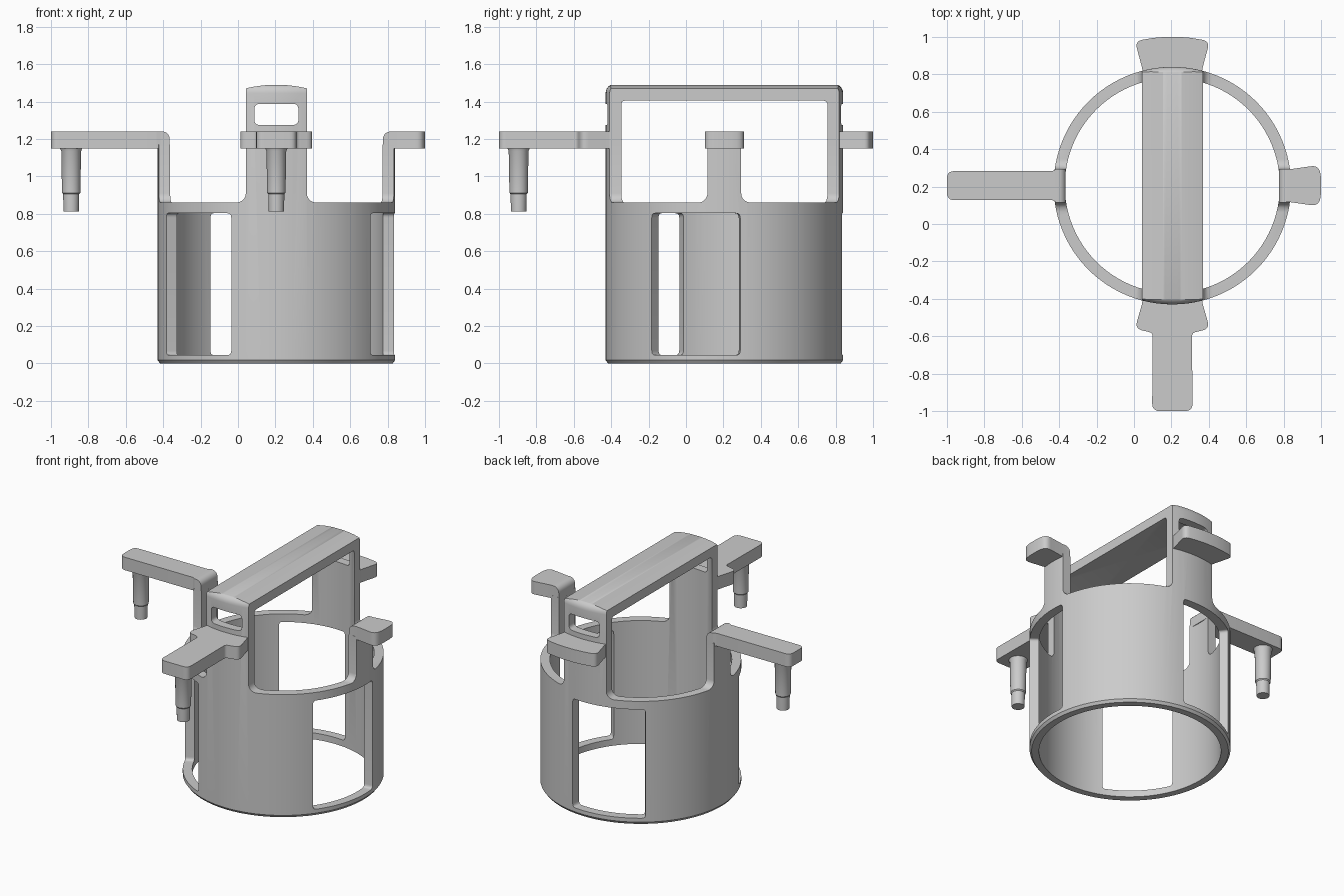
import bpy, bmesh, math
from mathutils import Matrix, Vector

if "Cube" in bpy.data.objects:
    bpy.data.objects.remove(bpy.data.objects["Cube"])

C = Vector((0.205, 0.205, 0))   # axis of the ring


def finish(bm, name):
    bmesh.ops.remove_doubles(bm, verts=bm.verts, dist=1e-5)
    bmesh.ops.recalc_face_normals(bm, faces=bm.faces)
    me = bpy.data.meshes.new(name)
    bm.to_mesh(me)
    bm.free()
    ob = bpy.data.objects.new(name, me)
    bpy.context.collection.objects.link(ob)
    return ob


def rounded(pts, n=5):
    """Round each (x, y, r) corner of a closed outline."""
    out = []
    for i, (x, y, r) in enumerate(pts):
        p = Vector((x, y))
        if r == 0:
            out.append(p)
            continue
        a = p + (Vector(pts[i - 1][:2]) - p).normalized() * r
        b = p + (Vector(pts[(i + 1) % len(pts)][:2]) - p).normalized() * r
        for k in range(n + 1):
            t = k / n
            out.append(a * (1 - t) ** 2 + p * 0.8 * t * (1 - t) * 2
                       + p * 0.2 * t * (1 - t) * 2 + b * t * t)
    return out


def loft(bm, low, high):
    """Solid between two matching outlines."""
    a = [bm.verts.new(v) for v in low]
    b = [bm.verts.new(v) for v in high]
    bm.faces.new(a)
    bm.faces.new(b)
    for i in range(len(a)):
        j = (i + 1) % len(a)
        bm.faces.new((a[i], a[j], b[j], b[i]))


def revolve(profile, name, steps, closed=False):
    bm = bmesh.new()
    vs = [bm.verts.new((r, 0, z)) for r, z in profile]
    es = [bm.edges.new(p) for p in zip(vs, vs[1:] + ([vs[0]] if closed else []))]
    bmesh.ops.spin(bm, geom=vs + es, axis=(0, 0, 1), cent=(0, 0, 0),
                   angle=2 * math.pi, steps=steps)
    return finish(bm, name)


def cut(ob, bm):
    cutter = finish(bm, "cutter")
    cutter.hide_render = True
    mod = ob.modifiers.new("cut", 'BOOLEAN')
    mod.operation, mod.solver, mod.object = 'DIFFERENCE', 'EXACT', cutter
    bpy.context.view_layer.objects.active = ob
    bpy.ops.object.modifier_apply(modifier=mod.name)
    bpy.data.objects.remove(cutter)


def box(x0, x1, y0, y1, z0, z1):
    bm = bmesh.new()
    bmesh.ops.create_cube(bm, size=1, matrix=Matrix.Translation(
        ((x0 + x1) / 2, (y0 + y1) / 2, (z0 + z1) / 2))
        @ Matrix.Diagonal((abs(x1 - x0), abs(y1 - y0), z1 - z0, 1)))
    return bm


def prism_y(outline):
    bm = bmesh.new()
    loft(bm, [(x, -1, z) for x, z in outline], [(x, 1, z) for x, z in outline])
    return bm


# Ring, posts and bridge start as one inverted cup
edge = [(0.585 + 0.05 * math.cos(a), 1.445 + 0.05 * math.sin(a))
        for a in [i * math.pi / 12 for i in range(7)]]
body = revolve([(0.575, 0), (0.622, 0), (0.635, 0.018)] + edge
               + [(0, 1.495), (0, 1.405), (0.557, 1.405), (0.57, 1.4), (0.575, 1.387)],
               "ring_and_bridge", 96, True)

# Clear the four quarters between the posts, with filleted feet
for sx in (-1, 1):
    for sy in (-1, 1):
        bm = box(sx * 0.163, sx, sy * 0.09, sy, 0.86, 1.7)
        low = [e for e in bm.edges if all(v.co.z < 0.9 for v in e.verts)]
        bmesh.ops.bevel(bm, geom=low, offset=0.05, segments=5, profile=0.5,
                        affect='EDGES')
        cut(body, bm)
    # Shorten the side posts
    cut(body, box(sx * 0.163, sx, -1.1, 1.1, 1.17, 1.8))

# Arched top of the bridge
arc = [(-0.3 + 0.025 * i, 1.49 - (-0.3 + 0.025 * i) ** 2 / 1.38) for i in range(25)]
cut(body, prism_y(arc + [(0.3, 1.6), (-0.3, 1.6)]))

# Slots through the bridge posts
cut(body, prism_y(rounded([(-0.118, 1.275, 0.03), (0.118, 1.275, 0.03),
                           (0.118, 1.388, 0.03), (-0.118, 1.388, 0.03)])))

# Three windows round the ring
t = math.tan(math.radians(22.7))
win = rounded([(-1, 0.045, 0), (1, 0.045, 0), (1, 0.803, 0), (-1, 0.803, 0)])
win = rounded([(s * 0.26, z, 0.025) for s, z in win])
for deg in (105, 225, 345):
    bm = bmesh.new()
    loft(bm, [(0.4, u / 0.26 * 0.4 * t, z) for u, z in win],
         [(0.8, u / 0.26 * 0.8 * t, z) for u, z in win])
    bm.transform(Matrix.Rotation(math.radians(deg), 4, 'Z'))
    cut(body, bm)


# Tabs and arms: half outlines (distance out, half width, corner radius)
def tab(name, deg, half, round_inner=False):
    bm = bmesh.new()
    pts = rounded(half + [(d, -w, r) for d, w, r in reversed(half)])
    loft(bm, [(d, w, 1.15) for d, w in pts], [(d, w, 1.24) for d, w in pts])
    if round_inner:
        top = [e for e in bm.edges if all(v.co.z > 1.2 and v.co.x < half[0][0] + 1e-4
                                          for v in e.verts)]
        bmesh.ops.bevel(bm, geom=top, offset=0.04, segments=5, profile=0.5,
                        affect='EDGES')
    bm.transform(Matrix.Rotation(math.radians(deg), 4, 'Z'))
    return finish(bm, name)


flare = [(0.59, 0.155, 0), (0.635, 0.163, 0)]
parts = [
    body,
    tab("front_arm", 270, flare + [(0.765, 0.2, 0.04), (0.787, 0.105, 0.02),
                                   (1.205, 0.108, 0.04)]),
    tab("back_tab", 90, flare + [(0.773, 0.2, 0.04), (0.79, 0.1, 0), (0.795, 0.04, 0)]),
    tab("left_arm", 180, [(0.57, 0.09, 0), (0.62, 0.09, 0), (0.64, 0.078, 0),
                          (1.205, 0.078, 0.04)], True),
    tab("right_tab", 0, [(0.57, 0.09, 0), (0.63, 0.088, 0), (0.785, 0.11, 0.045),
                         (0.795, 0.04, 0)], True),
]
for p in parts:
    p.location = C

# Stepped pins under the two arms
for name, x, y in (("left_pin", -1.097, 0), ("front_pin", 0, -1.1)):
    pin = revolve([(0, 0.812), (0.041, 0.812), (0.043, 0.905), (0.049, 0.912),
                   (0.053, 1.135), (0.062, 1.155), (0, 1.155)], name, 32)
    pin.location = C + Vector((x, y, 0))
    parts.append(pin)

# Smooth curved faces, crisp edges
bpy.ops.object.select_all(action='DESELECT')
for p in parts:
    p.select_set(True)
bpy.context.view_layer.objects.active = body
bpy.ops.object.shade_smooth_by_angle(angle=math.radians(30))
